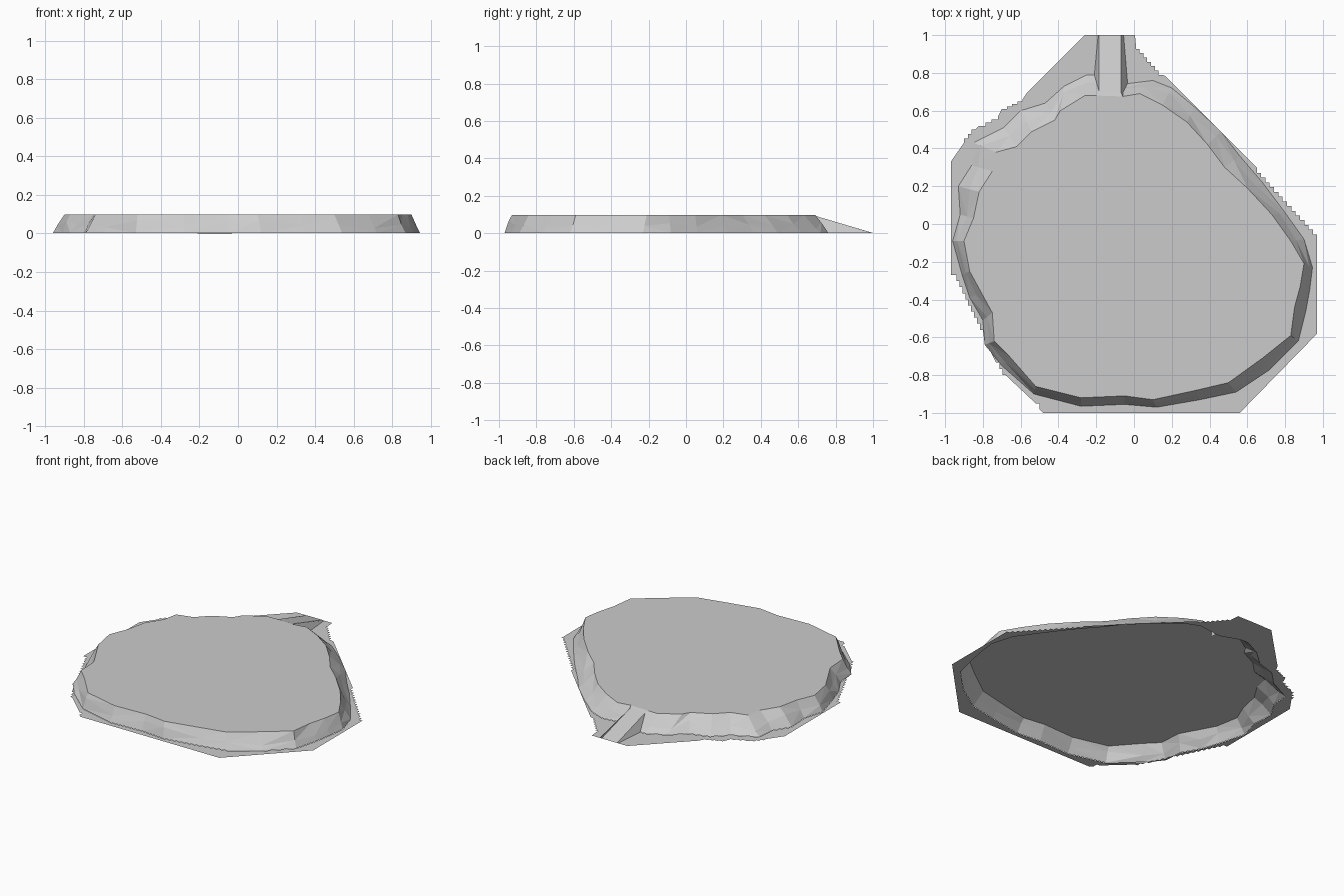
import bpy, random
from mathutils import Vector
from mathutils.geometry import tessellate_polygon

if "Cube" in bpy.data.objects:
    bpy.data.objects.remove(bpy.data.objects["Cube"])

random.seed(4)
H = 0.098


def make(name, verts, faces):
    me = bpy.data.meshes.new(name)
    me.from_pydata([tuple(v) for v in verts], [], faces)
    me.validate()
    ob = bpy.data.objects.new(name, me)
    bpy.context.collection.objects.link(ob)
    return ob


def flat_fill(name, loops, z):
    """Flat upward-facing sheet; loops after the first are holes."""
    loops = [[Vector((x, y, z)) for x, y in lp] for lp in loops]
    verts = [v for lp in loops for v in lp]
    faces = []
    for a, b, c in tessellate_polygon(loops):
        n = (verts[b] - verts[a]).cross(verts[c] - verts[a]).z
        faces.append((a, b, c) if n > 0 else (a, c, b))
    return make(name, verts, faces)


def stairs(p, q, n, x_first):
    """Jagged stepped border from p to q."""
    out = [p]
    for i in range(1, n + 1):
        x, y = (p[k] + (q[k] - p[k]) * i / n for k in (0, 1))
        px, py = out[-1]
        out += [(x, py) if x_first else (px, y), (x, y)]
    return out


# Cliff edge and cliff foot, counter-clockwise from the left of the ramp
rim = [(-.20, .68), (-.26, .68), (-.39, .60), (-.42, .55), (-.54, .49), (-.62, .41),
       (-.73, .38), (-.75, .28), (-.82, .17), (-.85, .03), (-.90, -.09), (-.87, -.25),
       (-.81, -.36), (-.75, -.47), (-.74, -.62), (-.66, -.70), (-.52, -.86), (-.28, -.92),
       (-.05, -.91), (.10, -.93), (.33, -.88), (.50, -.84), (.68, -.71), (.83, -.59),
       (.85, -.44), (.88, -.33), (.90, -.21), (.83, -.09), (.73, .05), (.60, .19),
       (.48, .30), (.39, .42), (.28, .54), (.15, .63), (.03, .69), (-.06, .675)]
foot = [(-.20, .79), (-.25, .79), (-.37, .73), (-.47, .64), (-.60, .60), (-.69, .51),
        (-.85, .43), (-.86, .31), (-.93, .20), (-.92, .05), (-.96, -.09), (-.91, -.27),
        (-.87, -.39), (-.80, -.51), (-.79, -.64), (-.70, -.75), (-.53, -.90), (-.28, -.965),
        (-.05, -.955), (.12, -.97), (.35, -.93), (.54, -.89), (.72, -.77), (.87, -.62),
        (.91, -.46), (.93, -.35), (.945, -.23), (.90, -.08), (.80, .06), (.68, .22),
        (.56, .36), (.46, .49), (.32, .62), (.20, .72), (.10, .76), (-.06, .74)]

# Plateau top
flat_fill("plateau_top", [rim], H)

# Rocky cliff band with irregular facets
n = len(rim)
verts = [(x, y, 0.002) for x, y in foot]
for (ax, ay), (bx, by) in zip(foot, rim):
    t = random.uniform(0.25, 0.6)
    verts.append((ax + (bx - ax) * t, ay + (by - ay) * t,
                  H * min(.8, max(.2, t + random.uniform(-.1, .15)))))
verts += [(x, y, H) for x, y in rim]
faces = []
for r in (0, n):
    for i in range(n - 1):
        a, b, c, d = r + i, r + i + 1, r + i + 1 + n, r + i + n
        faces += [(a, b, c), (a, c, d)] if random.random() < .5 else [(a, b, d), (b, c, d)]
make("rocky_cliff", verts, faces)

# Ramp with sloped sides
rv = [(-.20, .68, H), (-.06, .675, H), (-.185, .70, .09), (-.07, .70, .09),
      (-.185, 1, .001), (-.07, 1, .001),
      (-.21, .79, 0), (-.19, 1, 0), (-.03, .70, 0), (-.055, 1, 0)]
make("ramp", rv, [(0, 1, 3, 2), (2, 3, 5, 4), (0, 2, 6), (2, 4, 7, 6),
                  (1, 8, 3), (3, 8, 9, 5)])

# Ground skirt around the cliff foot, with stepped diagonal borders
outline = [(-.48, -1), (.56, -1), (.97, -.58)]
outline += stairs((.97, -.08), (.65, .27), 14, False)[0:]
outline += [(.65, .30), (.17, .78)]
outline += stairs((.15, .79), (.01, .95), 7, True)
outline += [(.005, 1), (-.26, 1), (-.57, .69)]
outline += stairs((-.59, .66), (-.70, .61), 4, False)
outline += stairs((-.72, .57), (-.82, .52), 3, False)
outline += stairs((-.84, .50), (-.90, .43), 3, True)
outline += [(-.97, .33), (-.97, -.27)]
outline += stairs((-.94, -.27), (-.80, -.56), 9, False)
outline += stairs((-.78, -.60), (-.68, -.80), 6, False)
outline += [(-.52, -.95), (-.50, -.95), (-.50, -.98)]
flat_fill("ground_skirt", [outline, foot], 0)
